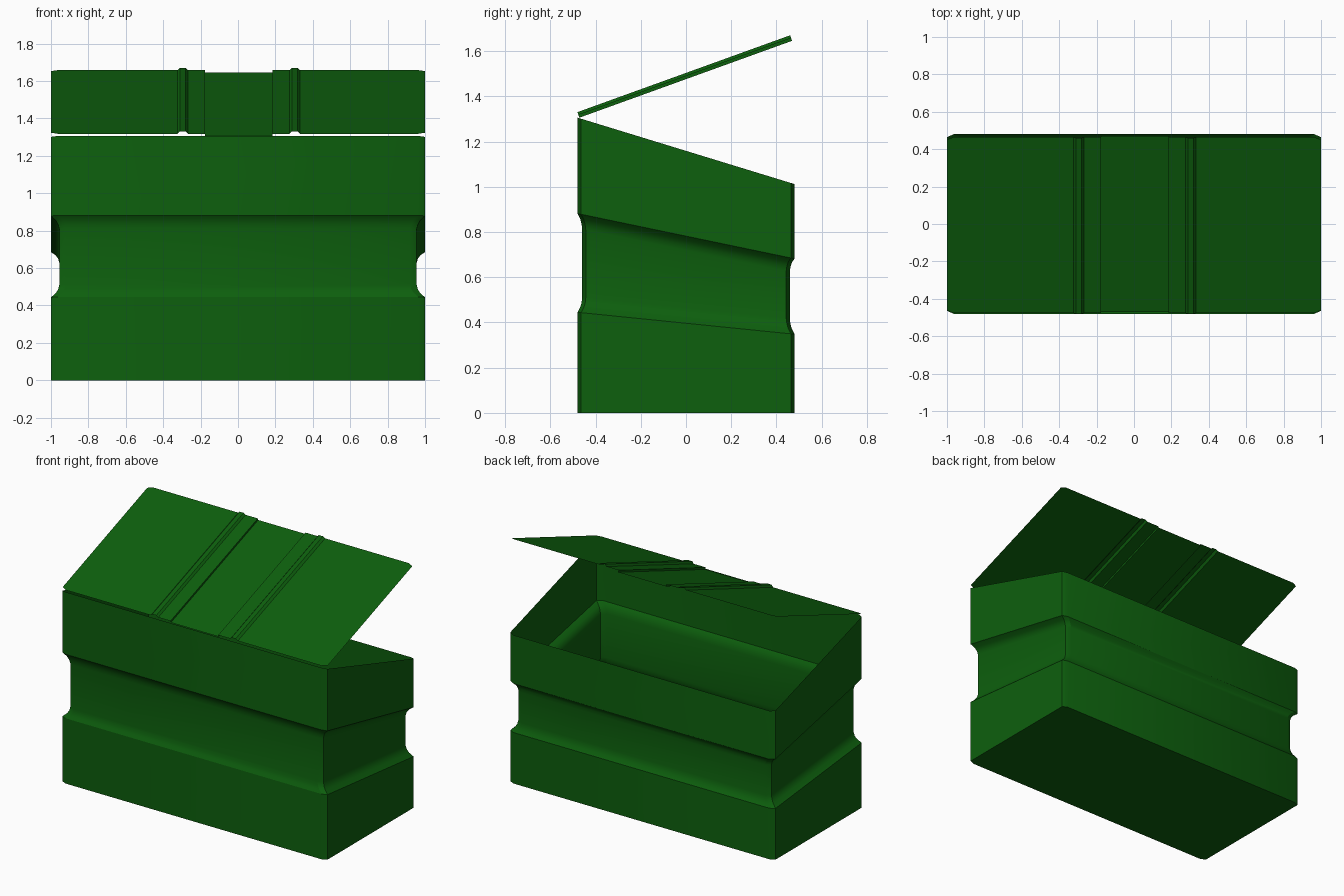
import bpy, bmesh, math

if "Cube" in bpy.data.objects:
    bpy.data.objects.remove(bpy.data.objects["Cube"])

green = bpy.data.materials.new("dark green")
green.diffuse_color = (0.004, 0.115, 0.004, 1)
green.use_nodes = True
green.node_tree.nodes["Principled BSDF"].inputs["Base Color"].default_value = green.diffuse_color


def finish(name, bm):
    me = bpy.data.meshes.new(name)
    bmesh.ops.recalc_face_normals(bm, faces=bm.faces[:])
    bm.to_mesh(me)
    bm.free()
    me.materials.append(green)
    ob = bpy.data.objects.new(name, me)
    bpy.context.collection.objects.link(ob)
    bpy.ops.object.select_all(action='DESELECT')
    ob.select_set(True)
    bpy.context.view_layer.objects.active = ob
    bpy.ops.object.shade_smooth_by_angle(angle=math.radians(25))
    return ob


# Bin body: thin open shell of chamfered rectangles, each ring tilted down to the back
# (front height, back height, groove depth 0..1)
LEVELS = [(0, 0, 0), (0.445, 0.348, 0), (0.468, 0.37, 0.55), (0.488, 0.39, 0.85),
          (0.515, 0.415, 1), (0.815, 0.62, 1), (0.84, 0.643, 0.85),
          (0.862, 0.663, 0.55), (0.882, 0.682, 0), (1.306, 1.012, 0)]
HALF_X, HALF_Y, CUT_X, CUT_Y = 1.0, 0.48, 0.035, 0.016

bm = bmesh.new()
rings = []
for zf, zb, depth in LEVELS:
    a, b = HALF_X - 0.045 * depth, HALF_Y - 0.021 * depth
    c, d = a - CUT_X, b - CUT_Y
    outline = [(c, -b), (a, -d), (a, d), (c, b), (-c, b), (-a, d), (-a, -d), (-c, -b)]
    rings.append([bm.verts.new((x, y, zf + (zb - zf) * (y + HALF_Y) / (2 * HALF_Y)))
                  for x, y in outline])
for low, high in zip(rings, rings[1:]):
    for i in range(8):
        j = (i + 1) % 8
        bm.faces.new((low[i], low[j], high[j], high[i]))
bm.faces.new(rings[0][::-1])
finish("bin_body", bm)

# Raised lid: cross-section of ridges and a sunken middle, run along the slope
# (x, height above the sheet, end trim for the corner chamfer)
half = [(0.18, -0.013, 0), (0.18, 0, 0), (0.272, 0, 0), (0.284, 0.013, 0),
        (0.314, 0.013, 0), (0.328, 0, 0), (0.965, 0, 0), (1.0, 0, 0.016)]
profile = [(-x, h, t) for x, h, t in reversed(half)] + half
angle = math.atan2(0.34, 0.941)
ca, sa = math.cos(angle), math.sin(angle)
length = math.hypot(0.34, 0.941)

bm = bmesh.new()
rows = []
for x, h, trim in profile:
    shift = 0.004 if abs(x) < 0.5 else 0
    rows.append([bm.verts.new((x + shift, -0.476 + s * ca - h * sa, 1.318 + s * sa + h * ca))
                 for s in (trim, length - trim)])
for p, q in zip(rows, rows[1:]):
    bm.faces.new((p[0], q[0], q[1], p[1]))
finish("open_lid", bm)
